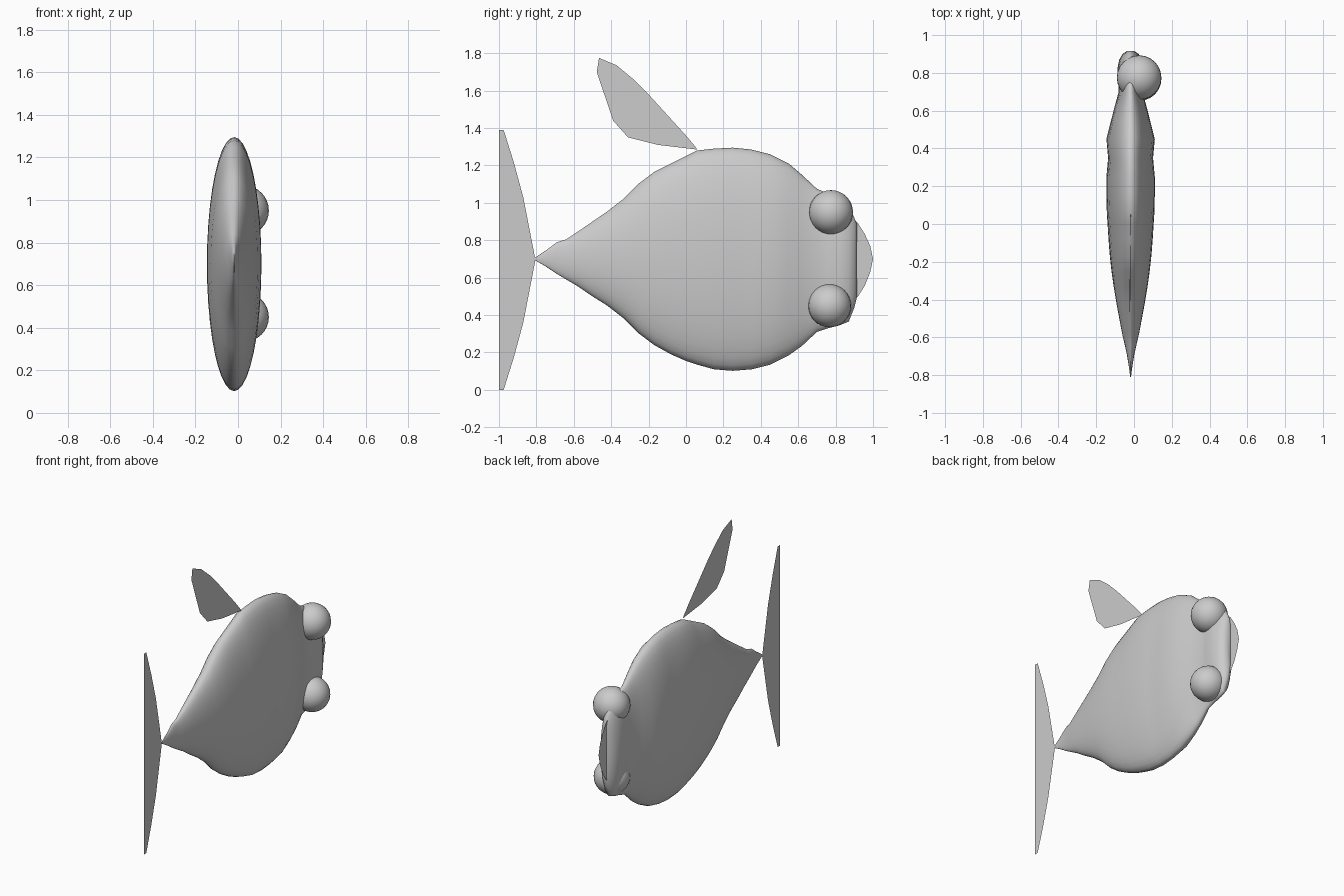
import bpy, bmesh, math
from mathutils import Vector

grey = bpy.data.materials.new("soft grey")
grey.diffuse_color = (0.6, 0.6, 0.6, 1)
MID = -0.018  # centre plane of the flat body


def finish(name, bm):
    bmesh.ops.recalc_face_normals(bm, faces=bm.faces)
    mesh = bpy.data.meshes.new(name)
    bm.to_mesh(mesh)
    bm.free()
    ob = bpy.data.objects.new(name, mesh)
    bpy.context.collection.objects.link(ob)
    mesh.materials.append(grey)
    bpy.ops.object.select_all(action='DESELECT')
    ob.select_set(True)
    bpy.context.view_layer.objects.active = ob
    bpy.ops.object.shade_smooth_by_angle(angle=math.radians(50))
    return ob


def sheet(name, outline, x0, x1):
    """Flat single-sheet fin from (y, z) points; x leans from x0 (low) to x1 (high)."""
    bm = bmesh.new()
    zs = [p[1] for p in outline]
    lo, hi = min(zs), max(zs)
    bm.faces.new([bm.verts.new((x0 + (x1 - x0) * (z - lo) / (hi - lo), y, z))
                  for y, z in outline])
    bmesh.ops.triangulate(bm, faces=bm.faces)
    return finish(name, bm)


# Body: elliptical rings along y (y, bottom z, top z, half width)
stations = [
    (-0.81, 0.695, 0.705, 0.002), (-0.75, 0.66, 0.745, 0.010),
    (-0.69, 0.62, 0.79, 0.020), (-0.64, 0.59, 0.805, 0.031),
    (-0.58, 0.555, 0.845, 0.045), (-0.50, 0.50, 0.90, 0.060),
    (-0.42, 0.45, 0.955, 0.075), (-0.33, 0.38, 1.025, 0.090),
    (-0.25, 0.30, 1.105, 0.101), (-0.17, 0.24, 1.165, 0.110),
    (-0.08, 0.19, 1.21, 0.117), (0.0, 0.155, 1.25, 0.122),
    (0.06, 0.135, 1.28, 0.126), (0.15, 0.11, 1.29, 0.128),
    (0.25, 0.102, 1.295, 0.128), (0.35, 0.11, 1.285, 0.119),
    (0.45, 0.135, 1.26, 0.128), (0.55, 0.185, 1.21, 0.103),
    (0.62, 0.235, 1.15, 0.085), (0.70, 0.31, 1.075, 0.063),
    (0.76, 0.33, 1.05, 0.064), (0.82, 0.345, 1.02, 0.070),
    (0.87, 0.365, 0.98, 0.060), (0.90, 0.44, 0.92, 0.043),
    (0.915, 0.50, 0.885, 0.020),
]
SEG = 40
bm = bmesh.new()
rings = []
for y, lo, hi, w in stations:
    ring = []
    for i in range(SEG):
        a = 2 * math.pi * i / SEG
        ring.append(bm.verts.new((MID + w * math.cos(a), y,
                                  (lo + hi) / 2 + (hi - lo) / 2 * math.sin(a))))
    rings.append(ring)
for r0, r1 in zip(rings, rings[1:]):
    for i in range(SEG):
        j = (i + 1) % SEG
        bm.faces.new((r0[i], r0[j], r1[j], r1[i]))
bm.faces.new(rings[0])
bm.faces.new(rings[-1])
finish("body", bm)

# Eyes: two balls standing out on the same side
for name, y, z, r in (("upper_eye", 0.775, 0.95, 0.118),
                      ("lower_eye", 0.768, 0.45, 0.115)):
    bm = bmesh.new()
    bmesh.ops.create_uvsphere(bm, u_segments=24, v_segments=16, radius=r)
    bmesh.ops.translate(bm, vec=Vector((0.145 - r, y, z)), verts=bm.verts)
    finish(name, bm)

# Thin lip at the snout
sheet("lip", [(0.89, 0.48), (0.92, 0.50), (0.955, 0.555), (0.985, 0.63), (1.0, 0.70),
              (0.985, 0.77), (0.955, 0.835), (0.92, 0.89), (0.89, 0.92)], -0.03, -0.03)

# Back fin
sheet("dorsal_fin", [(0.06, 1.285), (0.05, 1.30), (0.0, 1.36), (-0.10, 1.47),
                     (-0.20, 1.58), (-0.28, 1.66), (-0.37, 1.735), (-0.465, 1.775),
                     (-0.477, 1.70), (-0.39, 1.44), (-0.31, 1.35), (-0.15, 1.31)],
      -0.017, -0.024)

# Tail fin
half = [(-0.87, 0.335), (-0.92, 0.52), (-0.975, 0.695), (-1.0, 0.695)]
tail = [(-0.805, 0.695)] + [(y, 0.695 + d) for y, d in half] \
    + [(y, 0.695 - d) for y, d in reversed(half)]
sheet("tail_fin", tail, -0.02, -0.02)
